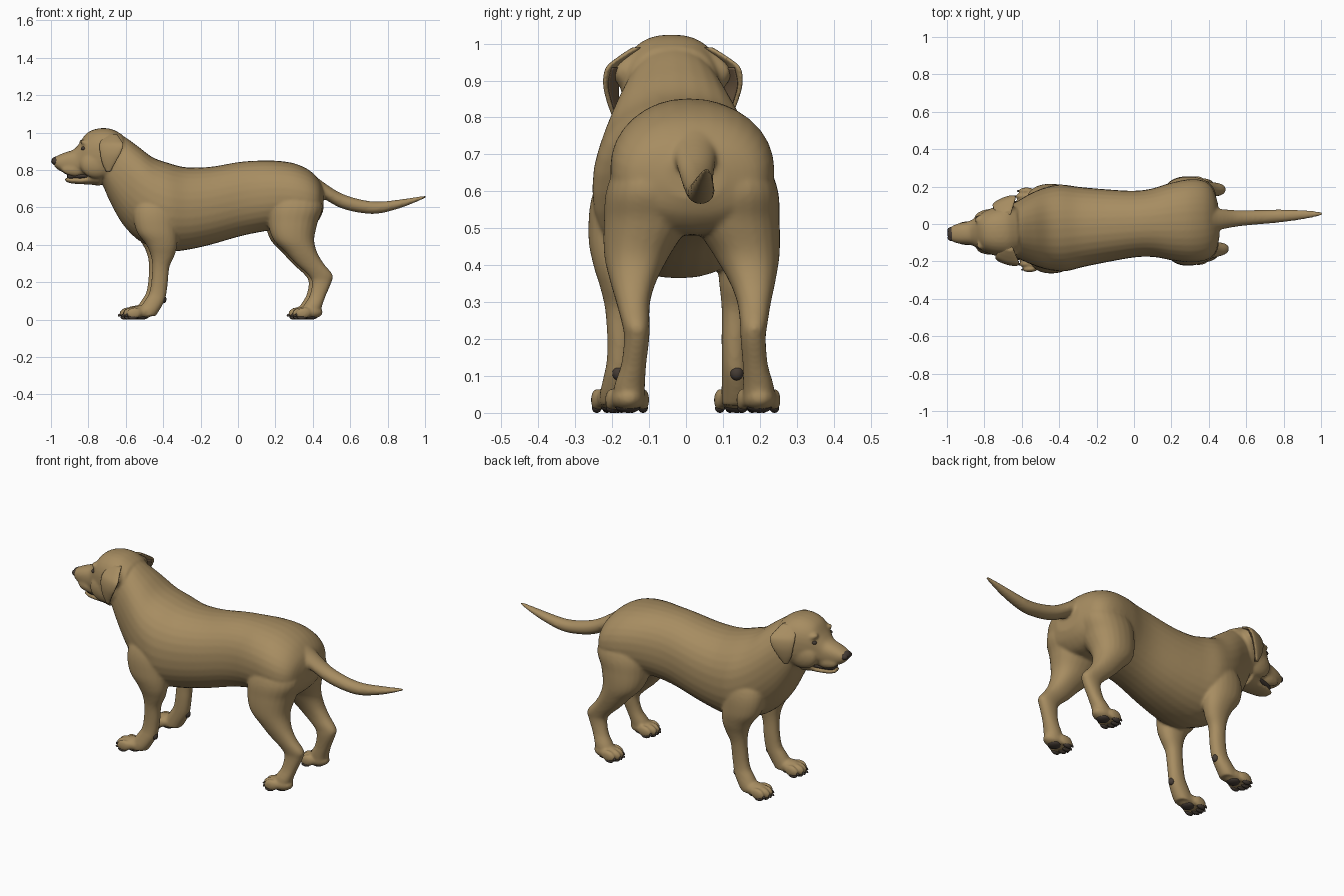
import bpy
import bmesh
import math
from mathutils import Matrix, Vector

default_cube = bpy.data.objects.get("Cube")
if default_cube:
    bpy.data.objects.remove(default_cube, do_unlink=True)

YAW = Matrix.Rotation(0.055, 4, "Z")  # the whole animal stands slightly turned
SIDES = (1, -1)


def material(name, *rgb):
    mat = bpy.data.materials.new(name)
    mat.use_nodes = True
    mat.diffuse_color = (*rgb, 1)
    mat.node_tree.nodes["Principled BSDF"].inputs["Base Color"].default_value = (*rgb, 1)
    return mat


coat = material("tan coat", .385, .265, .12)
dark = material("dark skin", .06, .045, .035)
inner = material("inner ear brown", .17, .11, .06)


def smooth_rows(rows, steps=5):
    """Catmull-Rom interpolation between cross-sections."""
    rows = [Vector(r) for r in rows]
    result = []
    last = len(rows) - 1
    for i in range(last):
        a, b = rows[max(i - 1, 0)], rows[i]
        c, d = rows[i + 1], rows[min(i + 2, last)]
        for s in range(steps):
            t = s / steps
            result.append((b * 2 + (c - a) * t + (a * 2 - b * 5 + c * 4 - d) * t ** 2
                           + (b * 3 - a - c * 3 + d) * t ** 3) / 2)
    result.append(rows[-1])
    return result


def skin(bm, rings):
    """Bridge closed rings of points and cap both ends."""
    rings = [[bm.verts.new(p) for p in ring] for ring in rings]
    for low, high in zip(rings, rings[1:]):
        for i in range(len(low)):
            j = (i + 1) % len(low)
            bm.faces.new((low[i], low[j], high[j], high[i]))
    bm.faces.new(rings[0][::-1])
    bm.faces.new(rings[-1])


def oval(n, power):
    for i in range(n):
        a = 2 * math.pi * i / n
        c, s = math.cos(a), math.sin(a)
        yield (math.copysign(abs(c) ** (2 / power), c),
               math.copysign(abs(s) ** (2 / power), s))


def loft_along(bm, rows, power=2):
    """Rows of (x, top, bottom, half width)."""
    skin(bm, [[(x, w * c, (top + low) / 2 + (top - low) / 2 * s)
               for c, s in oval(32, power)]
              for x, top, low, w in smooth_rows(rows)])


def loft_up(bm, rows, side, power=2, flare=0):
    """Rows of (z, front x, back x, y, half width); flare swings the back edge outwards."""
    skin(bm, [[((x0 + x1) / 2 + (x1 - x0) / 2 * c,
                side * (y + (x1 - x0) / 2 * c * flare) + w * s, z)
               for c, s in oval(24, power)]
              for z, x0, x1, y, w in smooth_rows(rows)])


def blob(bm, centre, radii, tilt=0):
    matrix = (Matrix.Translation(centre) @ Matrix.Rotation(tilt, 4, "Y")
              @ Matrix.Diagonal((*radii, 1)))
    bmesh.ops.create_uvsphere(bm, u_segments=20, v_segments=12, radius=1, matrix=matrix)


def finish(bm, name, mat, voxel=0, rounds=0):
    bm.transform(YAW)
    bmesh.ops.recalc_face_normals(bm, faces=bm.faces)
    for face in bm.faces:
        face.smooth = True
    mesh = bpy.data.meshes.new(name)
    bm.to_mesh(mesh)
    bm.free()
    mesh.materials.append(mat)
    obj = bpy.data.objects.new(name, mesh)
    bpy.context.collection.objects.link(obj)
    if voxel:
        remesh = obj.modifiers.new("blend", "REMESH")
        remesh.mode = "VOXEL"
        remesh.voxel_size = voxel
        remesh.use_smooth_shade = True
        relax = obj.modifiers.new("relax", "SMOOTH")
        relax.factor = 0.5
        relax.iterations = rounds


# Torso and neck
body = bmesh.new()
loft_along(body, [
    (-.77, .98, .78, .09), (-.725, 1.0, .72, .11), (-.685, .998, .63, .125),
    (-.62, .985, .515, .155), (-.54, .93, .43, .195), (-.46, .87, .39, .222),
    (-.38, .84, .365, .232), (-.28, .815, .372, .214), (-.15, .817, .40, .195),
    (0, .842, .443, .178), (.1, .85, .465, .183), (.2, .85, .48, .207),
    (.3, .836, .48, .222), (.38, .80, .49, .212), (.43, .75, .53, .17),
    (.455, .70, .58, .08)], 2.2)

# Tail
loft_along(body, [
    (.32, .82, .72, .05), (.40, .778, .668, .068), (.46, .733, .645, .056),
    (.55, .677, .597, .044), (.65, .644, .572, .039), (.75, .631, .567, .036),
    (.87, .643, .597, .028), (.97, .658, .636, .016), (1.012, .665, .655, .006)])

# Skull and upper muzzle
loft_along(body, [
    (-.985, .866, .822, .032), (-.968, .876, .805, .044), (-.93, .893, .785, .056),
    (-.88, .91, .774, .064), (-.85, .942, .77, .078), (-.81, .997, .758, .104),
    (-.75, 1.022, .745, .128), (-.68, 1.02, .73, .138), (-.62, .99, .74, .125)], 2.4)

# Lower jaw
loft_along(body, [
    (-.925, .76, .738, .024), (-.89, .762, .728, .042), (-.83, .766, .724, .054),
    (-.79, .79, .722, .064), (-.74, .81, .715, .085)])

HIND_LEG = [
    (.76, .24, .38, .09, .07), (.62, .165, .447, .118, .11), (.52, .155, .42, .122, .116),
    (.43, .18, .40, .148, .09), (.36, .245, .415, .161, .064), (.30, .30, .45, .164, .046),
    (.24, .365, .498, .16, .037), (.20, .387, .492, .158, .034), (.13, .375, .462, .165, .034),
    (.07, .34, .44, .175, .042), (.02, .33, .43, .175, .04)]
FRONT_LEG = [
    (.74, -.50, -.38, .09, .06), (.60, -.565, -.34, .138, .088), (.48, -.555, -.333, .16, .08),
    (.40, -.50, -.335, .167, .061), (.34, -.475, -.35, .162, .048), (.28, -.468, -.376, .158, .038),
    (.2, -.473, -.384, .155, .035), (.14, -.485, -.392, .156, .035), (.10, -.51, -.402, .16, .038),
    (.05, -.54, -.43, .165, .042), (.02, -.54, -.45, .165, .04)]
EAR_ROOT = [
    (.84, -.71, -.67, .08, .03), (.91, -.74, -.64, .112, .045),
    (.95, -.74, -.64, .10, .046), (.99, -.72, -.66, .065, .035)]

# Legs and paws, with dark claws and pads
claws, pads = bmesh.new(), bmesh.new()
for side in SIDES:
    for leg, toe_x, paw_y in ((HIND_LEG, .32, .178), (FRONT_LEG, -.585, .167)):
        y = side * paw_y
        loft_up(body, leg, side, 2.2)
        blob(body, (toe_x + .055, y, .04), (.07, .047, .036))
        blob(pads, (toe_x + .06, y, .016), (.036, .034, .016))
        for k in (-1.5, -.5, .5, 1.5):
            x = toe_x + (.018 if abs(k) > 1 else 0)
            toe_y = y + k * .029
            blob(body, (x, toe_y, .035), (.042, .0165, .031), -.15)
            blob(pads, (x - .008, toe_y, .013), (.026, .013, .013))
            blob(claws, (x - .036, toe_y, .026), (.014, .006, .007), -.5)
    blob(pads, (-.408, side * .16, .108), (.016, .018, .02))
    # Ear roots, cheeks, lips and brows
    loft_up(body, EAR_ROOT, side, flare=.3)
    blob(body, (-.76, side * .08, .83), (.09, .043, .075))
    blob(body, (-.885, side * .042, .80), (.065, .022, .032), .12)
    blob(body, (-.815, side * .068, .94), (.035, .026, .018), .5)
finish(body, "body", coat, .007, 8)
finish(claws, "claws", dark)
finish(pads, "paw_pads", dark)

# Ears with a darker inner lining
EAR = [
    (.99, -.71, -.65, .088, .018), (.965, -.738, -.635, .122, .018),
    (.935, -.75, -.622, .155, .016), (.89, -.748, -.638, .166, .013),
    (.84, -.738, -.664, .16, .011), (.79, -.715, -.69, .148, .008)]
ears, linings = bmesh.new(), bmesh.new()
for side in SIDES:
    loft_up(ears, EAR, side, flare=.35)
    loft_up(linings, [(z, x0 + .012, x1 - .004, y - w * .6, w * .6)
                      for z, x0, x1, y, w in EAR[2:]], side, flare=.35)
finish(ears, "ears", coat, .005, 3)
finish(linings, "ear_linings", inner)

# Eyes
eyes = bmesh.new()
for side in SIDES:
    blob(eyes, (-.83, side * .077, .915), (.015, .013, .011))
finish(eyes, "eyes", dark)

# Nose with wings around the nostrils
nose = bmesh.new()
blob(nose, (-.972, 0, .848), (.027, .036, .024))
for side in SIDES:
    blob(nose, (-.976, side * .02, .847), (.023, .018, .018))
finish(nose, "nose", dark)

# Open mouth between the jaws
mouth = bmesh.new()
loft_along(mouth, [
    (-.915, .785, .75, .022), (-.89, .79, .748, .042),
    (-.84, .79, .748, .054), (-.8, .79, .75, .06)])
finish(mouth, "mouth", dark)
